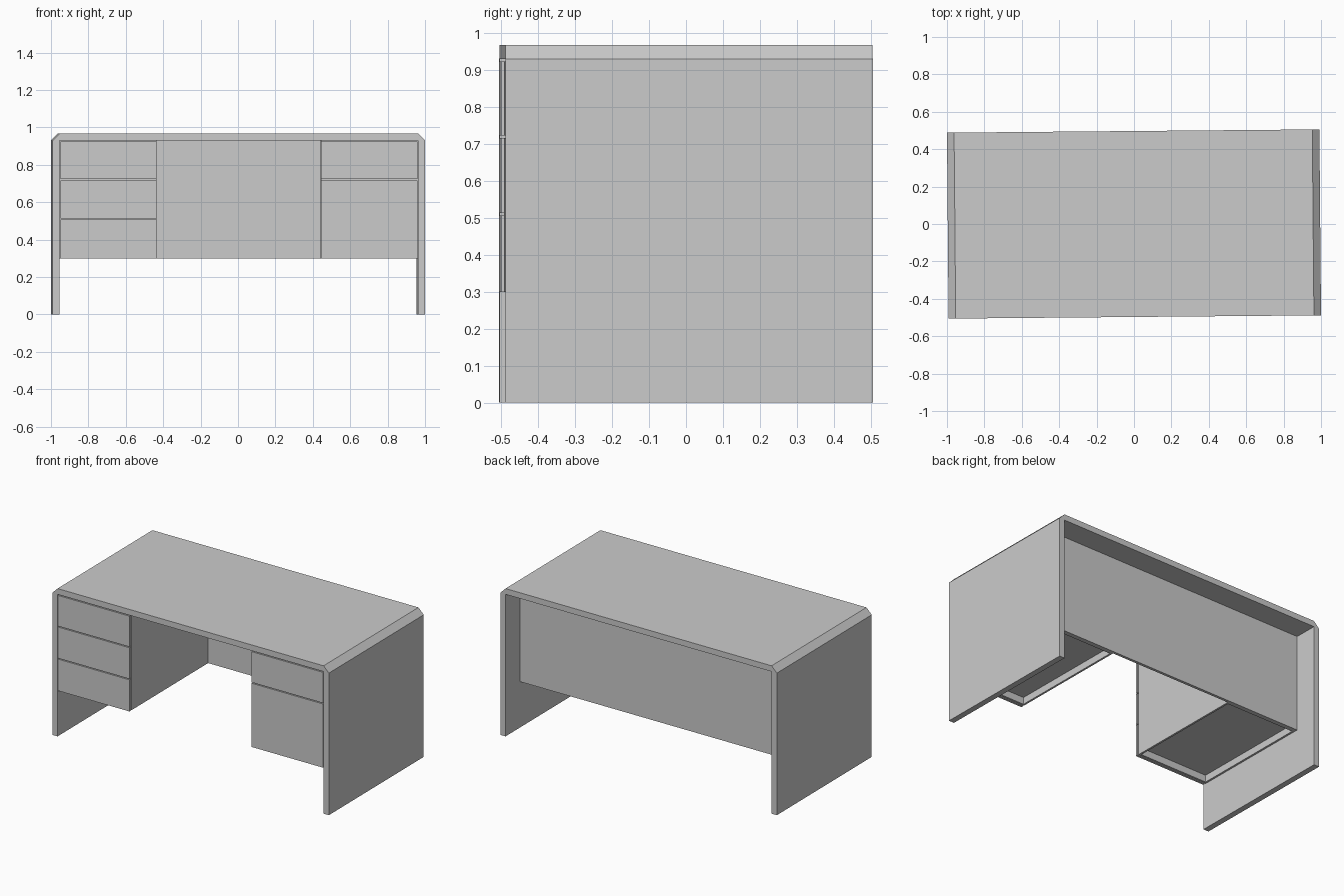
import bpy, bmesh
from mathutils import Matrix

if "Cube" in bpy.data.objects:
    bpy.data.objects.remove(bpy.data.objects["Cube"])

A, B, T = 0.9956, 0.497, 0.038       # half width, half depth, board thickness
Z0, Z1, H = 0.30, 0.93, 0.968        # pedestal bottom, underside of top, height
XI, XO = 0.44, A - T                 # pedestal inner and outer x
YP0, YP1 = 0.327, 0.345              # modesty panel front and back
FT, GAP = 0.015, 0.006               # drawer front thickness, gaps
TURN = Matrix.Rotation(0.0088, 4, 'Z')  # whole desk sits slightly turned


def finish(name, bm):
    bmesh.ops.recalc_face_normals(bm, faces=bm.faces)
    bm.transform(TURN)
    mesh = bpy.data.meshes.new(name)
    bm.to_mesh(mesh)
    bm.free()
    ob = bpy.data.objects.new(name, mesh)
    bpy.context.collection.objects.link(ob)
    return ob


def box_bm(x, y, z):
    bm = bmesh.new()
    bmesh.ops.create_cube(bm, size=1)
    for v in bm.verts:
        v.co = [r[0] if c < 0 else r[1] for c, r in zip(v.co, (sorted(x), y, z))]
    return bm


def box(name, x, y, z):
    return finish(name, box_bm(x, y, z))


# Desk top with chamfered ends, extruded from its front profile
bm = bmesh.new()
profile = [(-A, Z1), (A, Z1), (A - T, H), (T - A, H)]
face = bm.faces.new([bm.verts.new((x, -B, z)) for x, z in profile])
ext = bmesh.ops.extrude_face_region(bm, geom=[face])
for v in ext["geom"]:
    if isinstance(v, bmesh.types.BMVert):
        v.co.y = B
finish("desk_top", bm)

# Modesty panel between the legs
box("modesty_panel", (-XO, XO), (YP0, YP1), (Z0, Z1))

# Legs, pedestals and drawer fronts
for side, s, splits in (("left", -1, (0.51, 0.72)), ("right", 1, (0.72,))):
    box(side + "_side_panel", (s * XO, s * A), (-B, B), (0, Z1))

    # Pedestal carcass with its base recessed behind a rim
    bm = box_bm((s * XI, s * XO), (-B + FT + GAP, YP0), (Z0, Z1))
    bm.faces.ensure_lookup_table()
    base = min(bm.faces, key=lambda f: f.calc_center_median().z)
    bmesh.ops.inset_region(bm, faces=[base], thickness=0.018)
    walls = bmesh.ops.extrude_discrete_faces(bm, faces=[base])["faces"]
    for v in walls[0].verts:
        v.co.z += 0.045
    finish(side + "_pedestal", bm)

    # Drawer fronts, split by narrow gaps
    levels = (Z0 - GAP / 2,) + splits + (Z1 - GAP / 2,)
    for i, (lo, hi) in enumerate(zip(levels, levels[1:])):
        box(f"{side}_drawer_front_{i + 1}", (s * XI, s * (XO - 0.003)),
            (-B, -B + FT), (lo + GAP / 2, hi - GAP / 2))
